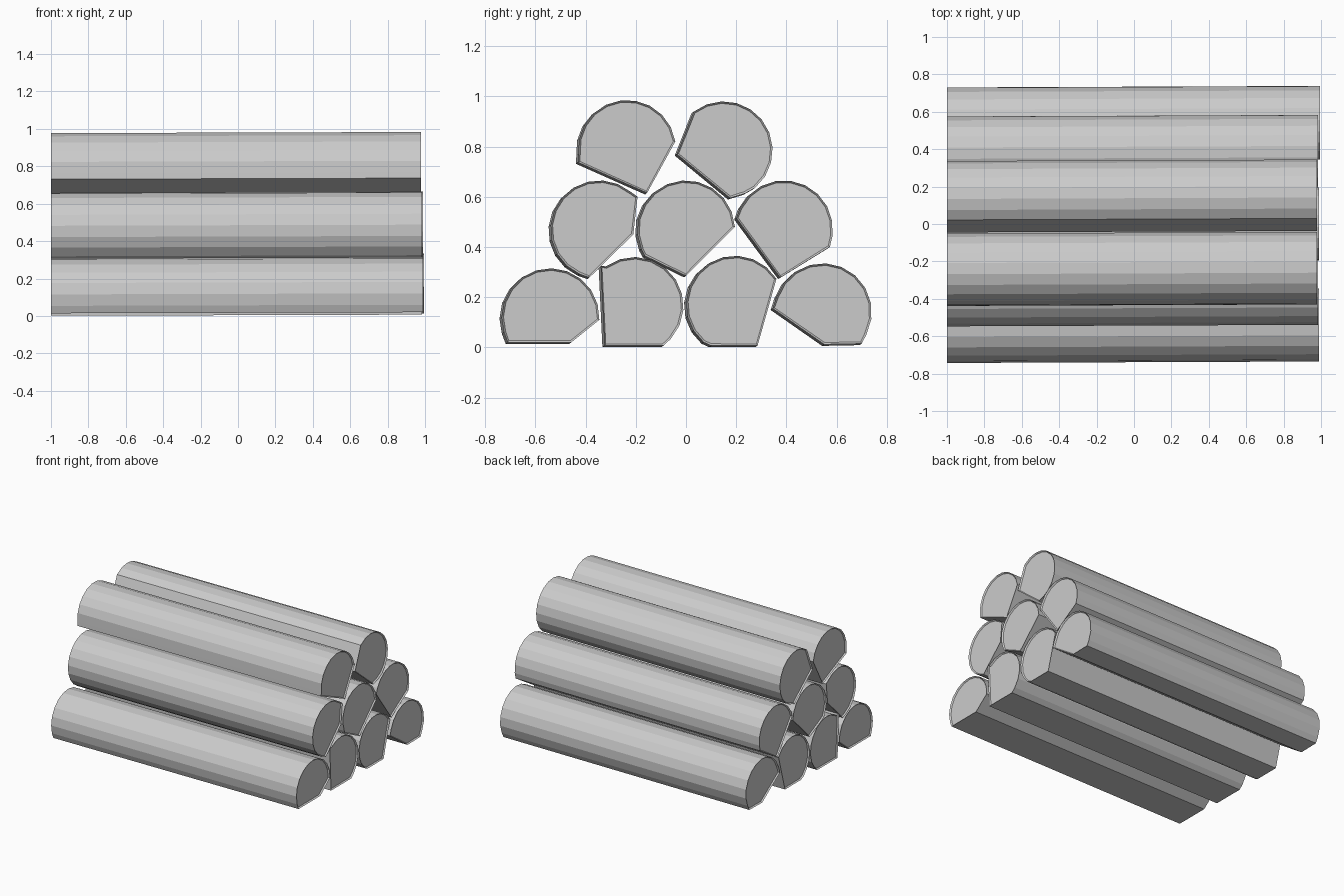
import bpy, bmesh
from math import cos, sin, radians

if "Cube" in bpy.data.objects:
    bpy.data.objects.remove(bpy.data.objects["Cube"])

R = 0.195

# name, centre (y, z), arc start/end in degrees, split-face corners (y, z), right end x
LOGS = [
    ("bottom_log_1", (-0.54, 0.12), -3, 198, [(-0.71, 0.02), (-0.457, 0.02)], 0.99),
    ("bottom_log_2", (-0.205, 0.165), -42, 126, [(-0.34, 0.325), (-0.325, 0.007), (-0.09, 0.007)], 0.985),
    ("bottom_log_3", (0.195, 0.17), 32, 230, [(0.10, 0.007), (0.285, 0.007)], 0.985),
    ("bottom_log_4", (0.545, 0.14), -27, 162, [(0.345, 0.155), (0.55, 0.012), (0.70, 0.015)], 0.995),
    ("middle_log_1", (-0.345, 0.47), 50, 246, [(-0.385, 0.278), (-0.21, 0.45), (-0.193, 0.60)], 0.985),
    ("middle_log_2", (0.0, 0.47), 3, 204, [(-0.165, 0.365), (0.0, 0.285)], 0.99),
    ("middle_log_3", (0.39, 0.47), -8, 154, [(0.2, 0.515), (0.375, 0.278), (0.573, 0.40)], 0.985),
    ("top_log_1", (-0.235, 0.79), 9, 186, [(-0.43, 0.737), (-0.155, 0.615)], 0.978),
    ("top_log_2", (0.15, 0.785), -50, 128, [(-0.037, 0.77), (0.175, 0.595), (0.235, 0.613)], 0.978),
]


def profile(centre, a0, a1, corners):
    """Round bark side as an arc, closed by the flat split faces."""
    n = max(3, round((a1 - a0) / 18))
    pts = []
    for i in range(n + 1):
        a = radians(a0 + (a1 - a0) * i / n)
        pts.append((centre[0] + R * cos(a), centre[1] + R * sin(a)))
    return pts + corners


def make_log(name, centre, a0, a1, corners, x1):
    pts = profile(centre, a0, a1, corners)
    bm = bmesh.new()
    # the far end sits a touch lower and to the front
    ends = [[bm.verts.new((x, y + dy, z + dz)) for y, z in pts]
            for x, dy, dz in ((-1.0, -0.008, -0.006), (x1, 0.0, 0.0))]
    n = len(pts)
    for i in range(n):
        j = (i + 1) % n
        bm.faces.new((ends[0][i], ends[0][j], ends[1][j], ends[1][i]))
    caps = [bm.faces.new(ends[0]), bm.faces.new(ends[1])]
    bmesh.ops.recalc_face_normals(bm, faces=bm.faces)
    # sawn wood slightly recessed inside the bark rim
    bmesh.ops.inset_individual(bm, faces=caps, thickness=0.008, depth=0.0)
    for cap, dx in zip(caps, (0.01, -0.01)):
        bmesh.ops.translate(bm, verts=cap.verts, vec=(dx, 0, 0))
    mesh = bpy.data.meshes.new(name)
    bm.to_mesh(mesh)
    bm.free()
    bpy.context.collection.objects.link(bpy.data.objects.new(name, mesh))


for log in LOGS:
    make_log(*log)
